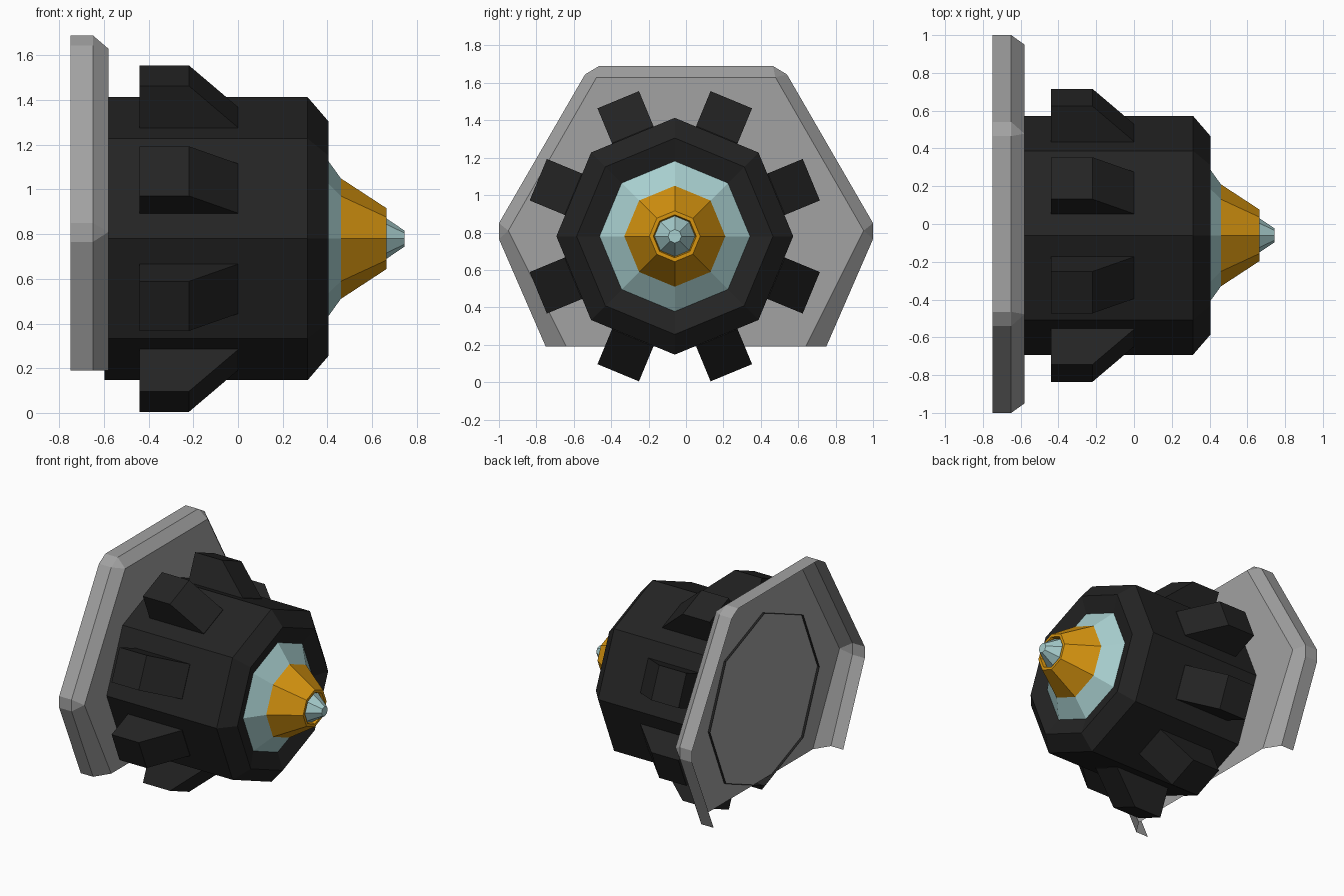
import bpy, bmesh, math
from mathutils import Matrix, Vector

cube = bpy.data.objects.get("Cube")
if cube:
    bpy.data.objects.remove(cube, do_unlink=True)

AXIS_Y, AXIS_Z = -0.06, 0.78   # centre line of the housing, running along x


def material(name, rgb):
    m = bpy.data.materials.new(name)
    m.use_nodes = True
    m.diffuse_color = (*rgb, 1)
    bsdf = m.node_tree.nodes["Principled BSDF"]
    bsdf.inputs["Base Color"].default_value = (*rgb, 1)
    bsdf.inputs["Roughness"].default_value = 0.8
    return m


grey = material("plate grey", (0.36, 0.36, 0.36))
black = material("housing black", (0.017, 0.017, 0.017))
blue = material("pale blue", (0.39, 0.62, 0.62))
orange = material("orange", (0.68, 0.30, 0.005))


def finish(name, bm, mat):
    mesh = bpy.data.meshes.new(name)
    bm.to_mesh(mesh)
    bm.free()
    mesh.materials.append(mat)
    obj = bpy.data.objects.new(name, mesh)
    bpy.context.collection.objects.link(obj)
    return obj


def octagon_lathe(name, profile, mat, cap_end=False):
    """Sweep (x, radius) points into an eight-sided shell around the axis."""
    bm = bmesh.new()
    rings = []
    for x, r in profile:
        rings.append([bm.verts.new((x, AXIS_Y + r * math.cos(k * math.pi / 4),
                                    AXIS_Z + r * math.sin(k * math.pi / 4)))
                      for k in range(8)])
    for a, b in zip(rings, rings[1:]):
        for k in range(8):
            j = (k + 1) % 8
            bm.faces.new((a[k], a[j], b[j], b[k]))
    if cap_end:
        bm.faces.new(rings[-1])
    bm.normal_update()
    return finish(name, bm, mat)


# Housing with bevelled, slightly dished front, and the stepped nose
octagon_lathe("housing", [(-0.597, 0.633), (0.312, 0.633), (0.405, 0.525),
                          (0.365, 0.402)], black)
octagon_lathe("nose_base", [(0.363, 0.405), (0.46, 0.27)], blue)
octagon_lathe("nose_cone", [(0.46, 0.27), (0.665, 0.136), (0.665, 0.115),
                            (0.636, 0.108)], orange)
octagon_lathe("nose_tip", [(0.634, 0.111), (0.745, 0.036)], blue, cap_end=True)

# Wedge lugs, one on the middle of each housing side
lug_side = [(-0.44, 0.56), (-0.44, 0.79), (-0.22, 0.79), (0.0, 0.588), (0.0, 0.56)]
for i in range(8):
    bm = bmesh.new()
    face = bm.faces.new([bm.verts.new((x, -0.12, r)) for x, r in lug_side])
    ext = bmesh.ops.extrude_face_region(bm, geom=[face])
    bmesh.ops.translate(bm, vec=(0, 0.24, 0),
                        verts=[v for v in ext["geom"] if isinstance(v, bmesh.types.BMVert)])
    bmesh.ops.recalc_face_normals(bm, faces=bm.faces)
    turn = Matrix.Rotation(math.radians(22.5 + 45 * i), 4, 'X')
    bmesh.ops.transform(bm, matrix=Matrix.Translation((0, AXIS_Y, AXIS_Z)) @ turn,
                        verts=bm.verts)
    finish(f"lug_{i + 1}", bm, black)

# Mounting plate: thin flanged shell, open at the back and along the bottom
half_front = [(0.64, 0.19), (0.95, 0.81), (0.478, 1.63)]
half_rim = [(0.75, 0.19), (1.0, 0.765), (1.0, 0.85), (0.54, 1.645), (0.465, 1.69)]


def mirrored(points):
    return points + [(-y, z) for y, z in reversed(points)]


bm = bmesh.new()
front = [bm.verts.new((-0.58, y, z)) for y, z in mirrored(half_front)]
rim = [bm.verts.new((-0.65, y, z)) for y, z in mirrored(half_rim)]
back = [bm.verts.new((-0.75, y, z)) for y, z in mirrored(half_rim)]
bm.faces.new(front)
for k in range(9):                       # straight flange
    bm.faces.new((rim[k], back[k], back[k + 1], rim[k + 1]))
owner = [0, 1, 1, 2, 2, 3, 3, 4, 4, 5]   # front corner that each rim point meets
for k in range(9):                       # sloped edge and corner triangles
    a, b = owner[k], owner[k + 1]
    corners = [rim[k], rim[k + 1], front[b]]
    if a != b:
        corners.append(front[a])
    bm.faces.new(corners)
bmesh.ops.recalc_face_normals(bm, faces=bm.faces)
bm.faces.ensure_lookup_table()
if bm.faces[0].normal.dot(Vector((1, 0, 0))) < 0:
    bmesh.ops.reverse_faces(bm, faces=bm.faces)
finish("mounting_plate", bm, grey)
